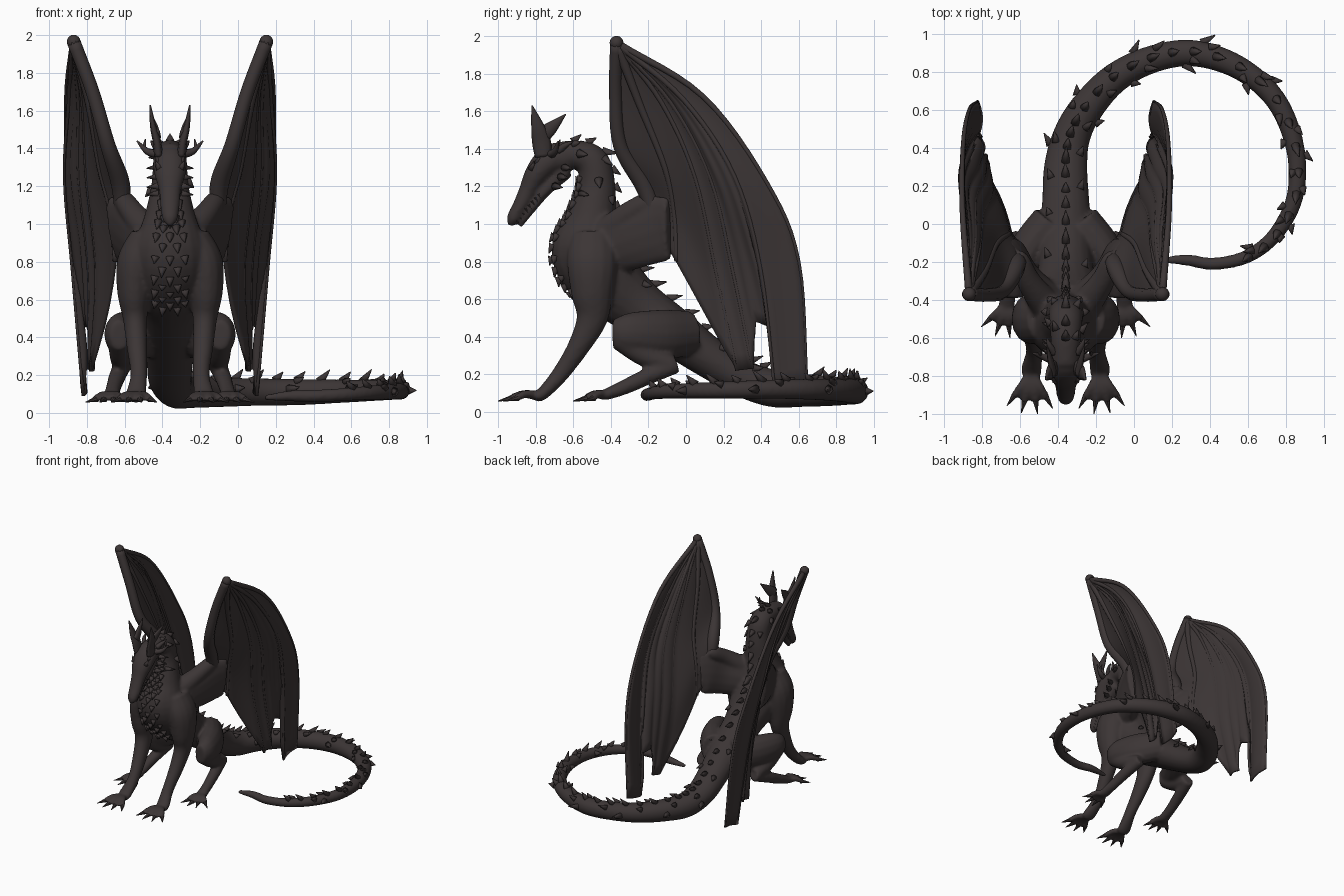
import bpy, bmesh, math, random
from mathutils import Vector, Matrix

random.seed(4)
AXIS = -0.36          # the body's own centre line
if "Cube" in bpy.data.objects:
    bpy.data.objects.remove(bpy.data.objects["Cube"])

hide = bpy.data.materials.new("dark_brown_hide")
hide.use_nodes = True
hide.diffuse_color = (0.045, 0.036, 0.036, 1)
hide.node_tree.nodes["Principled BSDF"].inputs["Base Color"].default_value = hide.diffuse_color
hide.node_tree.nodes["Principled BSDF"].inputs["Roughness"].default_value = 0.8


def finish(name, bm, smooth=True):
    bmesh.ops.recalc_face_normals(bm, faces=bm.faces)
    mesh = bpy.data.meshes.new(name)
    for f in bm.faces:
        f.smooth = smooth
    bm.to_mesh(mesh)
    bm.free()
    mesh.materials.append(hide)
    ob = bpy.data.objects.new(name, mesh)
    bpy.context.collection.objects.link(ob)
    return ob


def spline(pts, steps):
    """Smooth curve through tuples of any length."""
    p = [Vector(q) for q in pts]
    p = [p[0] * 2 - p[1]] + p + [p[-1] * 2 - p[-2]]
    out = []
    for i in range(1, len(p) - 2):
        a, b, c, d = p[i - 1:i + 3]
        for k in range(steps):
            t = k / steps
            out.append(0.5 * (b * 2 + (c - a) * t + (a * 2 - b * 5 + c * 4 - d) * t * t
                              + (b * 3 - a - c * 3 + d) * t ** 3))
    return out + [p[-2]]


def tube(bm, pts, steps=5, sides=14):
    """Sweep an ellipse along (x, y, z, width, height) points; returns the frames."""
    path = spline([tuple(q) if len(q) == 5 else tuple(q) + (q[3],) for q in pts], steps)
    pos = [Vector(q[:3]) for q in path]
    side, frames, rings = Vector((1, 0, 0)), [], []
    for i, q in enumerate(path):
        t = (pos[min(i + 1, len(pos) - 1)] - pos[max(i - 1, 0)]).normalized()
        side = (side - t * side.dot(t)).normalized()
        up = side.cross(t)
        w, h = max(q[3], 0.002), max(q[4], 0.002)
        frames.append((pos[i], t, side, up, w, h))
        ring = []
        for k in range(sides):
            a = math.tau * k / sides
            ring.append(bm.verts.new(pos[i] + side * w * math.cos(a) + up * h * math.sin(a)))
        rings.append(ring)
    for r, n in zip(rings, rings[1:]):
        for k in range(sides):
            bm.faces.new((r[k], r[k - 1], n[k - 1], n[k]))
    bm.faces.new(rings[0])
    bm.faces.new(rings[-1][::-1])
    return frames


def spike(bm, base, direction, length, radius):
    d = Vector(direction).normalized()
    m = Matrix.Translation(Vector(base) + d * length * 0.3) @ d.to_track_quat('Z', 'Y').to_matrix().to_4x4()
    bmesh.ops.create_cone(bm, cap_ends=True, segments=7, radius1=radius,
                          radius2=radius * 0.1, depth=length, matrix=m)


def frame_spike(bm, frame, angle, length, radius, lean=0.9):
    c, t, side, up, w, h = frame
    ca, sa = math.cos(angle), math.sin(angle)
    spike(bm, c + up * h * ca + side * w * sa, up * ca + side * sa + t * lean, length, radius)


def mirror(s, pts):
    return [(AXIS + s * p[0],) + tuple(p[1:]) for p in pts]


def sheet(bm, cols, rows, across, dip):
    """Loft a skin through column curves, sagging between them."""
    curves = [spline(c, rows) for c in cols]
    lines = []
    for a, b in zip(curves, curves[1:]):
        for k in range(across):
            f = k / across
            sag = dip * math.sin(math.pi * f)
            lines.append([p.lerp(q, f) + Vector((AXIS - p.x, 0, 0)).normalized() * sag * i / len(a)
                          for i, (p, q) in enumerate(zip(a, b))])
    lines.append(curves[-1])
    verts = [[bm.verts.new(p) for p in line] for line in lines]
    for a, b in zip(verts, verts[1:]):
        for i in range(len(a) - 1):
            bm.faces.new((a[i], a[i + 1], b[i + 1], b[i]))
    bmesh.ops.remove_doubles(bm, verts=bm.verts, dist=0.0008)


# Body: neck, trunk and tail in one sweep
body, spikes, claws = bmesh.new(), bmesh.new(), bmesh.new()
trunk = [(-.74, 1.36, .07, .065), (-.6, 1.37, .08, .075), (-.5, 1.33, .09, .09),
         (-.475, 1.2, .1, .1), (-.5, 1.03, .14, .135), (-.52, .86, .2, .2),
         (-.42, .7, .2, .19), (-.26, .56, .15, .15), (-.06, .42, .14, .13),
         (.12, .29, .125, .11), (.3, .18, .115, .1)]
tail = [(-.33, .46, .125, .1), (-.25, .61, .115, .09), (-.1, .77, .11, .08), (.1, .87, .11, .073),
        (.32, .9, .11, .07), (.56, .82, .115, .062), (.75, .65, .12, .056), (.85, .4, .12, .05),
        (.85, .15, .115, .045), (.75, -.05, .11, .04), (.6, -.17, .1, .036),
        (.42, -.21, .09, .033), (.28, -.19, .09, .03), (.14, -.19, .08, .015)]
spine = tube(body, [(AXIS,) + p for p in trunk] + tail, 6, 20)

# Skull and lower jaw
skull = [(-.62, 1.35, .07, .07), (-.72, 1.34, .09, .08), (-.79, 1.27, .085, .068), (-.84, 1.18, .06, .05),
         (-.88, 1.1, .052, .042), (-.92, 1.03, .042, .036), (-.935, .99, .018, .015)]
jaw = [(-.64, 1.29, .06, .05), (-.74, 1.19, .055, .035), (-.81, 1.1, .042, .026), (-.885, .99, .022, .014)]
for part in (skull, jaw):
    tube(body, [(AXIS,) + p for p in part])

for s in (1, -1):
    # Front leg, wing arm, shoulder web, thigh, shin and long foot
    for limb in (
        [(.12, -.5, .93, .09, .12), (.18, -.5, .8, .1, .135), (.19, -.5, .64, .09, .115), (.185, -.5, .5, .065, .085),
         (.175, -.57, .35, .055, .06), (.165, -.67, .2, .045, .046), (.18, -.76, .1, .055, .035), (.18, -.8, .08, .05, .03)],
        [(.08, -.46, .92, .09), (.19, -.31, 1.05, .065), (.24, -.2, 1.12, .055), (.26, -.16, 1.15, .035)],
        [(.05, -.47, .86, .12, .16), (.19, -.29, .92, .065, .165), (.26, -.15, .97, .05, .18), (.3, -.09, .97, .035, .17)],
        [(.08, .02, .42, .1, .12), (.2, -.14, .41, .1, .135), (.27, -.3, .42, .08, .11), (.27, -.39, .42, .05, .07)],
        [(.27, -.36, .39, .06), (.26, -.22, .3, .06), (.25, -.07, .25, .05)],
        [(.25, -.05, .25, .045), (.28, -.2, .19, .045), (.3, -.33, .13, .04), (.31, -.43, .09, .045, .03)],
    ):
        tube(body, mirror(s, limb))
    # Toes and claws
    for x, y, angles, reach in ((.18, -.78, (-30, -8, 14, 36), .16), (.31, -.42, (-30, -5, 20, 48), .12)):
        for deg in angles:
            dx, dy = math.sin(math.radians(deg)), -math.cos(math.radians(deg))
            toe = [(x + dx * reach * f, y + dy * reach * f, z, r)
                   for f, z, r in ((.1, .085, .025), (.55, .095, .022), (1, .07, .02))]
            tube(body, mirror(s, toe))
            tip = mirror(s, [(x + dx * reach, y + dy * reach, .07)])[0]
            spike(claws, tip, (s * dx, dy, -.2), .08, .018)

ob = finish("body", body)
remesh = ob.modifiers.new("blend", 'REMESH')
remesh.mode, remesh.voxel_size, remesh.use_smooth_shade = 'VOXEL', 0.012, True
relax = ob.modifiers.new("relax", 'SMOOTH')
relax.factor, relax.iterations = 0.5, 6
finish("claws", claws, False)

# Spines along the neck, back and tail
for i, frame in enumerate(spine[6:-18], 6):
    size = random.uniform(.7, 1.3)
    if i % 3 == 0:
        frame_spike(spikes, frame, 0, .07 * size, .026)
    for s in (1, -1):
        if (i + s) % 7 == 0:
            frame_spike(spikes, frame, s * .7, .055 * size, .024, 1.5)
        if (i + s) % 9 == 0 and (i < 22 or i > 62):
            frame_spike(spikes, frame, s * 1.45, .065 * size, .026, 1.1)
finish("back_spines", spikes)

# Overlapping scales on the throat and breast
scales = bmesh.new()
for i, frame in enumerate(spine[16:38]):
    for k in (-2, -1, 0, 1, 2):
        if (i + k) % 2 == 0:
            frame_spike(scales, frame, math.pi + k * .2, random.uniform(.03, .055), .024, 1.7)
finish("breast_scales", scales)

# Horns, cheek spikes, brows and teeth
horns, teeth = bmesh.new(), bmesh.new()
for s in (1, -1):
    for horn in (
        [(.06, -.76, 1.36, .024, .045), (.07, -.77, 1.44, .022, .05), (.09, -.79, 1.52, .016, .035), (.105, -.82, 1.63, .004)],
        [(.065, -.78, 1.46, .018, .045), (.08, -.72, 1.51, .016, .035), (.1, -.64, 1.585, .003)],
        [(.06, -.72, 1.37, .025), (.12, -.7, 1.385, .018), (.175, -.68, 1.44, .004)],
        [(.1, -.7, 1.38, .016), (.135, -.69, 1.4, .012), (.13, -.67, 1.45, .003)],
        [(.06, -.68, 1.39, .022), (.085, -.64, 1.42, .015), (.1, -.6, 1.44, .003)],
    ):
        tube(horns, mirror(s, horn), 5, 8)
    for z, y in ((1.3, -.64), (1.25, -.66), (1.2, -.69), (1.16, -.55)):
        spike(horns, (AXIS + s * .07, y, z), (s, .6, -.1), .08, .022)
    for k in range(3):
        spike(horns, (AXIS + s * .06, -.82 + k * .03, 1.3 + k * .03), (s * .5, .3, 1), .05, .02)
    for k in range(8):
        f = k / 7
        spike(teeth, (AXIS + s * (.045 - .02 * f), -.785 - .12 * f, 1.155 - .13 * f), (0, .5, -.8), .03, .007)
finish("horns", horns)
finish("teeth", teeth, False)

# Wings: skin hung from finger bones that meet at the raised wrist
TIP = (.51, -.37, 1.965)
fingers = [
    [TIP, (.41, -.375, 1.7), (.33, -.35, 1.42), (.26, -.22, 1.2), (.26, -.16, 1)],
    [TIP, (.43, -.25, 1.65), (.37, -.11, 1.3), (.31, -.06, 1.05), (.29, -.05, .8)],
    [TIP, (.46, -.13, 1.65), (.44, .05, 1.25), (.39, .16, .75), (.42, .27, .22)],
    [TIP, (.48, -.08, 1.65), (.48, .13, 1.25), (.43, .25, .75), (.43, .355, .23)],
    [TIP, (.5, -.06, 1.66), (.52, .16, 1.27), (.47, .28, .9), (.44, .37, .48)],
    [TIP, (.52, -.03, 1.66), (.545, .22, 1.26), (.51, .36, .85), (.46, .46, .45)],
    [TIP, (.53, -.01, 1.66), (.555, .26, 1.25), (.515, .4, .75), (.46, .475, .09)],
    [TIP, (.545, .09, 1.68), (.54, .43, 1.22), (.51, .6, .8), (.465, .645, .13)],
]
for s, label in ((1, "left"), (-1, "right")):
    skin = bmesh.new()
    sheet(skin, [mirror(s, c) for c in fingers], 6, 5, .018)
    solid = finish(label + "_wing_skin", skin).modifiers.new("thickness", 'SOLIDIFY')
    solid.thickness, solid.offset = .018, 0
    bones = bmesh.new()
    for n, col in enumerate(fingers):
        thick = (.04, .03, .024, .02, .017) if n else (.036, .036, .04, .05, .03)
        if n not in (4, 5):
            scale = .5 if n > 1 else .75 if n else 1
            tube(bones, mirror(s, [p + (r * scale,) for p, r in zip(col, thick)]), 6, 10)
    m = Matrix.Translation(mirror(s, [TIP])[0])
    bmesh.ops.create_uvsphere(bones, u_segments=14, v_segments=8, radius=.037, matrix=m)
    finish(label + "_wing_bones", bones)
